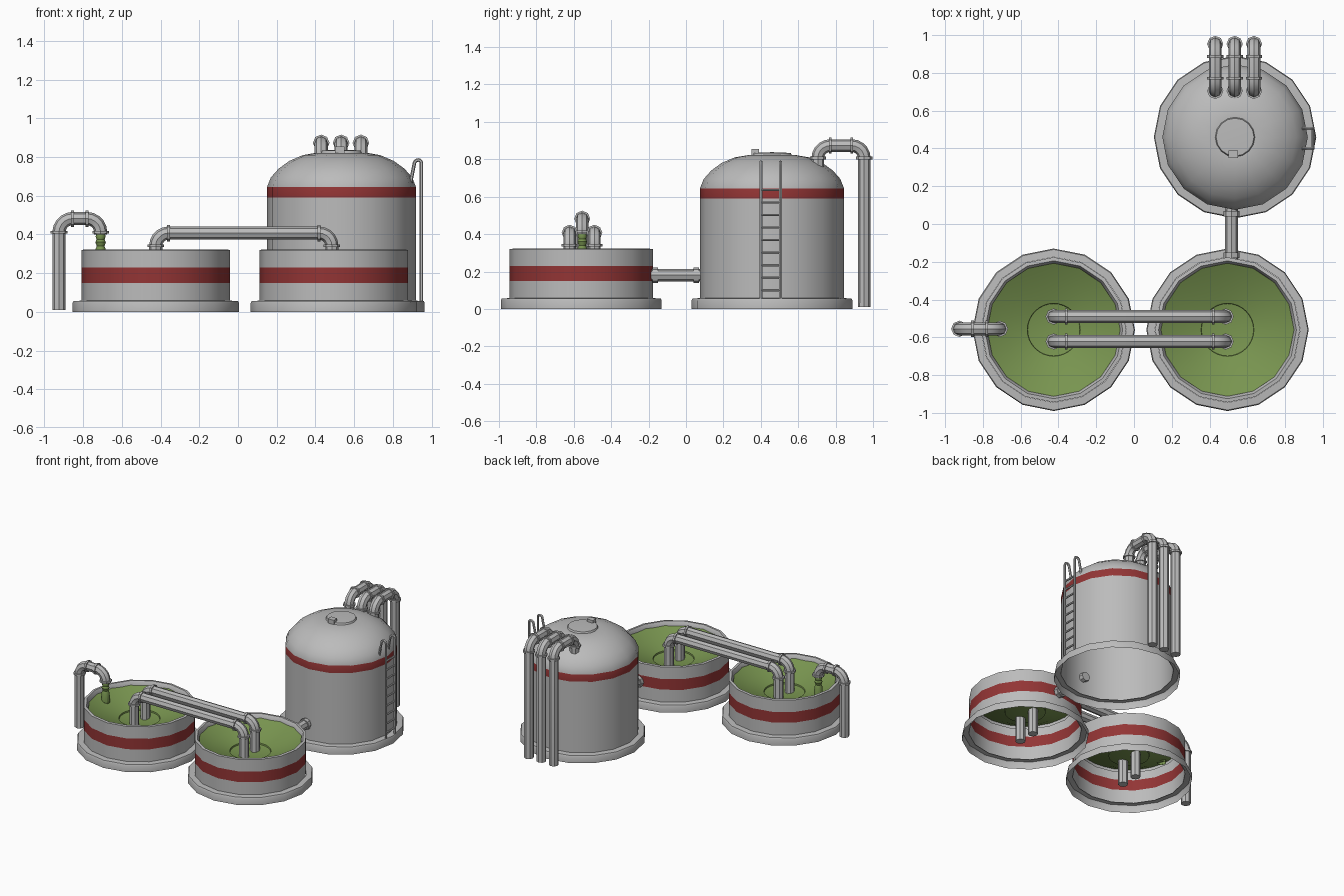
import bpy, bmesh, math
from mathutils import Vector

old = bpy.data.objects.get("Cube")
if old:
    bpy.data.objects.remove(old, do_unlink=True)


def material(name, rgb):
    m = bpy.data.materials.new(name)
    m.use_nodes = True
    m.diffuse_color = (*rgb, 1)
    m.node_tree.nodes["Principled BSDF"].inputs["Base Color"].default_value = (*rgb, 1)
    return m


GREY = material("grey_metal", (0.5, 0.5, 0.5))
RED = material("red_band", (0.29, 0.035, 0.035))
GREEN = material("green_liquid", (0.19, 0.30, 0.08))
SIDES = 16
PIPE_R = 0.034


def finish(name, mesh, mats, angle=35):
    obj = bpy.data.objects.new(name, mesh)
    bpy.context.collection.objects.link(obj)
    for m in mats:
        mesh.materials.append(m)
    bpy.ops.object.select_all(action='DESELECT')
    obj.select_set(True)
    bpy.context.view_layer.objects.active = obj
    bpy.ops.object.shade_smooth_by_angle(angle=math.radians(angle))
    return obj


def lathe(name, profile, at, mats, red_z=None, sides=SIDES, angle=35):
    """Revolve (radius, height) points; faces between the red_z heights get the second material."""
    bm = bmesh.new()
    rings = []
    for r, z in profile:
        count = sides if r > 0 else 1
        rings.append([bm.verts.new((at[0] + r * math.cos(math.tau * i / sides),
                                    at[1] + r * math.sin(math.tau * i / sides), z))
                      for i in range(count)])
    for (p, q), a, b in zip(zip(profile, profile[1:]), rings, rings[1:]):
        mid = (p[1] + q[1]) / 2
        for i in range(sides):
            j = (i + 1) % sides
            loop = [a[i], a[j]] + ([b[j], b[i]] if len(b) > 1 else [b[0]])
            f = bm.faces.new(loop)
            if red_z and red_z[0] < mid < red_z[1]:
                f.material_index = 1
    mesh = bpy.data.meshes.new(name)
    bm.to_mesh(mesh)
    bm.free()
    return finish(name, mesh, mats, angle)


def rounded(points, bend, steps=5):
    """Replace inner corners of a path with quarter arcs."""
    pts = [Vector(p) for p in points]
    path = [pts[0]]
    for a, b, c in zip(pts, pts[1:], pts[2:]):
        u, v = (a - b).normalized() * bend, (c - b).normalized() * bend
        for k in range(steps + 1):
            t = math.pi / 2 * k / steps
            path.append(b + u * (1 - math.sin(t)) + v * (1 - math.cos(t)))
    return path + [pts[-1]]


def tube(name, path, radius=PIPE_R, res=2):
    curve = bpy.data.curves.new(name, 'CURVE')
    curve.dimensions = '3D'
    curve.bevel_depth = radius
    curve.bevel_resolution = res
    curve.use_fill_caps = True
    spline = curve.splines.new('POLY')
    spline.points.add(len(path) - 1)
    for sp, p in zip(spline.points, path):
        sp.co = (*p, 1)
    temp = bpy.data.objects.new(name + "_path", curve)
    bpy.context.collection.objects.link(temp)
    bpy.context.view_layer.update()
    mesh = bpy.data.meshes.new_from_object(temp.evaluated_get(bpy.context.evaluated_depsgraph_get()))
    bpy.data.objects.remove(temp, do_unlink=True)
    mesh.materials.clear()
    return finish(name, mesh, [GREY])


def collar(name, at, axis):
    half = Vector(axis) * 0.007
    tube(name, [Vector(at) - half, Vector(at) + half], 0.043)


def arch_pipe(name, points, bend):
    """Pipe going up, across and down, with a collar at each end of both elbows."""
    a, b, c, d = [Vector(p) for p in points]
    tube(name, rounded(points, bend))
    across, up = (c - b).normalized(), Vector((0, 0, 1))
    for k, (p, axis) in enumerate([(b - up * bend, up), (b + across * bend, across),
                                   (c - across * bend, across), (c - up * bend, up)]):
        collar(f"{name}_collar_{k + 1}", p, axis)


BASE = [(0.43, 0), (0.43, 0.045), (0.425, 0.055), (0.385, 0.058)]

# Open settling basins with liquid
basins = {"right": (-0.425, -0.56), "left": (0.495, -0.56)}
for side, at in basins.items():
    lathe(side + "_basin_base", BASE, at, [GREY])
    lathe(side + "_basin_wall",
          [(0.384, 0.05), (0.384, 0.15), (0.384, 0.23), (0.384, 0.32), (0.365, 0.322), (0.352, 0.3),
           (0.352, 0.27)], at, [GREY, RED], (0.15, 0.23))
    lathe(side + "_basin_liquid", [(0.354, 0.295), (0.25, 0.245), (0.14, 0.21), (0.138, 0.2), (0, 0.175)],
          at, [GREEN], sides=32)

# Tall domed tank
TX, TY = 0.535, 0.46
lathe("tank_base", BASE, (TX, TY), [GREY])
lathe("tank_shell",
      [(0.385, 0.05), (0.385, 0.59), (0.385, 0.645), (0.365, 0.695), (0.325, 0.74), (0.27, 0.78),
       (0.2, 0.81), (0.13, 0.822), (0.105, 0.822), (0.1, 0.834), (0, 0.838)],
      (TX, TY), [GREY, RED], (0.59, 0.645), angle=50)

# Hatch latch on top of the dome
bm = bmesh.new()
bmesh.ops.create_cube(bm, size=1)
for v in bm.verts:
    v.co = Vector((v.co.x * 0.05, v.co.y * 0.04, v.co.z * 0.035)) + Vector((0.525, 0.37, 0.837))
latch = bpy.data.meshes.new("hatch_latch")
bm.to_mesh(latch)
bm.free()
finish("hatch_latch", latch, [GREY])

# Three down pipes behind the tank
for k, x in enumerate((0.43, 0.533, 0.635)):
    arch_pipe(f"tank_pipe_{k + 1}",
              [(x, 0.705, 0.74), (x, 0.705, 0.873), (x, 0.953, 0.873), (x, 0.953, 0.01)], 0.066)

# Twin pipes joining the basins
for k, y in enumerate((-0.49, -0.622)):
    arch_pipe(f"basin_pipe_{k + 1}",
              [(-0.425, y, 0.005), (-0.425, y, 0.407), (0.485, y, 0.407), (0.485, y, 0.005)], 0.066)

# Filling pipe and its falling liquid
arch_pipe("inlet_pipe", [(-0.925, -0.555, 0.01), (-0.925, -0.555, 0.482),
                         (-0.71, -0.555, 0.482), (-0.71, -0.555, 0.4)], 0.07)
lathe("falling_liquid",
      [(0.03, 0.25), (0.028, 0.32), (0.02, 0.34), (0.027, 0.36), (0.021, 0.375), (0.026, 0.39), (0.02, 0.41)],
      (-0.71, -0.555), [GREEN], sides=10)

# Link pipe between basin and tank
tube("link_pipe", [(0.517, -0.2, 0.18), (0.517, 0.11, 0.18)])
for k, y in enumerate((-0.165, 0.055)):
    tube(f"link_collar_{k + 1}", [(0.517, y - 0.014, 0.18), (0.517, y + 0.014, 0.18)], 0.042)

# Ladder with hooked handrails
for side, y in (("front", 0.4), ("back", 0.505)):
    tube(f"ladder_{side}_rail",
         rounded([(0.948, y, 0.055), (0.948, y, 0.785), (0.915, y, 0.785), (0.89, y, 0.66)], 0.016, 3), 0.009, 1)
for k in range(9):
    z = 0.1 + k * 0.067
    tube(f"ladder_rung_{k + 1}", [(0.948, 0.4, z), (0.948, 0.505, z)], 0.007, 1)
